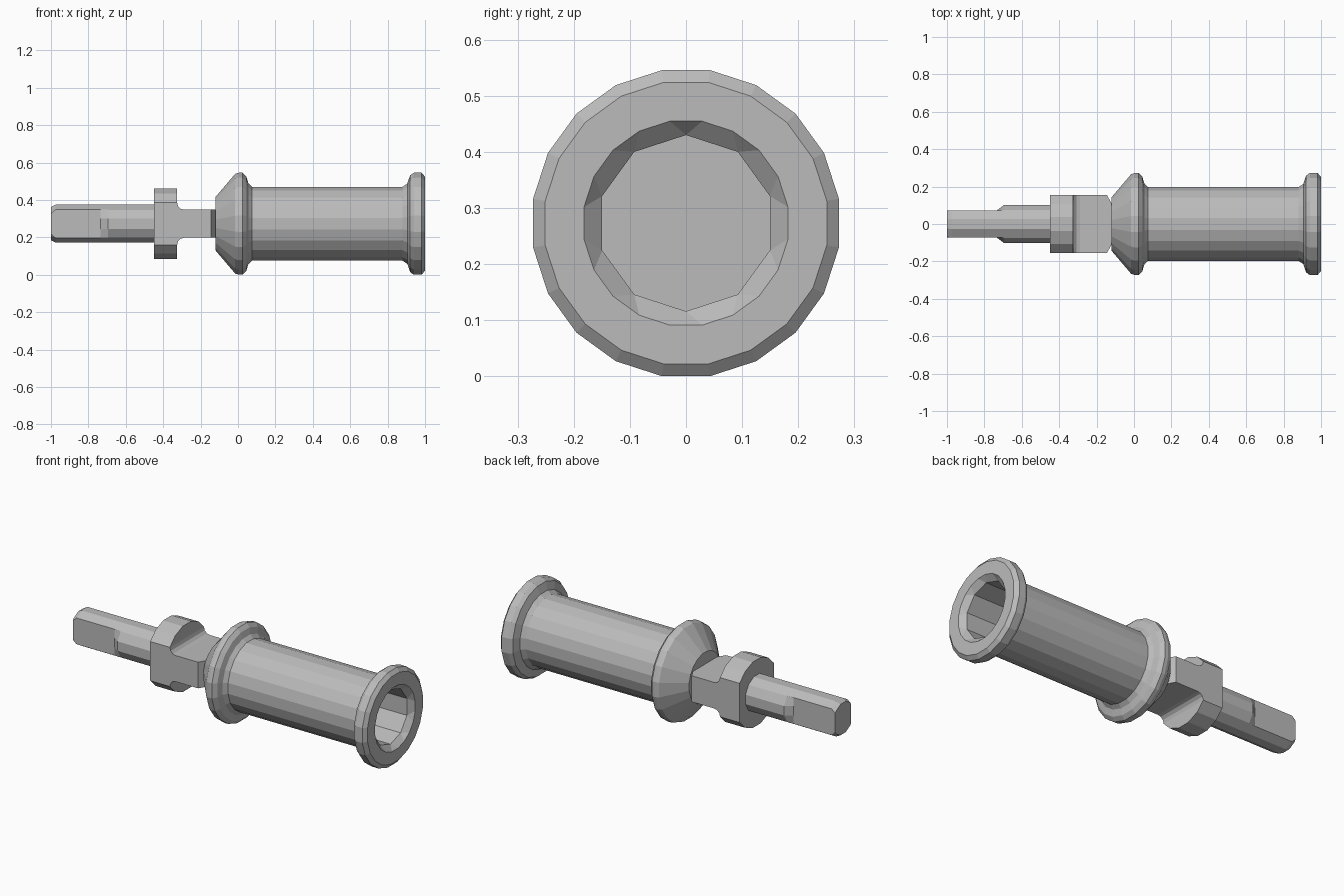
import bpy, bmesh, math

if "Cube" in bpy.data.objects:
    bpy.data.objects.remove(bpy.data.objects["Cube"])

AXIS_Z = 0.273

steel = bpy.data.materials.new("grey steel")
steel.use_nodes = True
GREY = (0.5, 0.5, 0.5, 1)
steel.diffuse_color = GREY
steel.node_tree.nodes["Principled BSDF"].inputs["Base Color"].default_value = GREY


def finish(bm, name):
    bmesh.ops.recalc_face_normals(bm, faces=bm.faces)
    mesh = bpy.data.meshes.new(name)
    bm.to_mesh(mesh)
    bm.free()
    mesh.materials.append(steel)
    obj = bpy.data.objects.new(name, mesh)
    obj.location.z = AXIS_Z
    bpy.context.collection.objects.link(obj)


def ring(bm, x, r, sides, offset=0.5):
    """Polygon around the x axis; an offset of half a step puts a flat on top."""
    angles = [2 * math.pi * (i + offset) / sides for i in range(sides)]
    return [bm.verts.new((x, r * math.sin(a), r * math.cos(a))) for a in angles]


def bridge(bm, a, b):
    n = len(a)
    for i in range(n):
        j = (i + 1) % n
        bm.faces.new((a[i], a[j], b[j], b[i]))


def lathe(bm, profile, sides):
    rings = [ring(bm, x, r, sides) for x, r in profile]
    for a, b in zip(rings, rings[1:]):
        bridge(bm, a, b)
    return rings


def cut(bm, point, normal):
    """Add an edge loop where a plane crosses the mesh."""
    bmesh.ops.bisect_plane(bm, geom=bm.verts[:] + bm.edges[:] + bm.faces[:],
                           plane_co=point, plane_no=normal)


def mill_flats(bm, y, x_end):
    """Press two parallel flats into the sides, up to x_end."""
    for side in (-1, 1):
        cut(bm, (0, side * y, 0), (0, 1, 0))
    for v in bm.verts:
        if v.co.x < x_end:
            v.co.y = max(-y, min(y, v.co.y))


# Hollow handle sleeve: flared rims outside, chamfered ten-sided bore inside
bm = bmesh.new()
rings = lathe(bm, [(-0.12, 0.145), (-0.015, 0.27), (0.005, 0.276), (0.025, 0.276),
                   (0.045, 0.255), (0.055, 0.22), (0.075, 0.2), (0.88, 0.2),
                   (0.905, 0.217), (0.92, 0.262), (0.94, 0.276), (0.982, 0.276),
                   (1.0, 0.254), (1.0, 0.184)], 20)
bm.faces.new(rings[0])
rim = rings[-1]
mouth = ring(bm, 0.97, 0.157, 10, 0)
floor = ring(bm, 0.08, 0.157, 10, 0)
for i in range(10):
    j = (i + 1) % 10
    bm.faces.new((rim[2 * i - 1], rim[2 * i], mouth[i]))
    bm.faces.new((rim[2 * i], rim[2 * i + 1], mouth[j], mouth[i]))
bridge(bm, mouth, floor)
bm.faces.new(floor)
finish(bm, "handle_sleeve")

# Round collar with flat sides
bm = bmesh.new()
rings = lathe(bm, [(-0.45, 0.193), (-0.325, 0.193)], 16)
for end in (rings[0], rings[-1]):
    bm.faces.new(end)
mill_flats(bm, 0.155, 0)
finish(bm, "collar")

# Flat neck, filleted into the collar and narrowed towards the sleeve
R = 0.037
upper = [(-0.288 - R * math.sin(a), 0.075 + R - R * math.cos(a))
         for a in [math.radians(t) for t in (90, 60, 30, 0)]]
upper.append((-0.11, 0.075))
outline = upper + [(x, -z) for x, z in reversed(upper)]
bm = bmesh.new()
left, right = [[bm.verts.new((x, y, z)) for x, z in outline] for y in (0.155, -0.155)]
bm.faces.new(left)
bm.faces.new(right)
bridge(bm, left, right)
cut(bm, (-0.145, 0, 0), (1, 0, 0))
for v in bm.verts:
    if v.co.x > -0.13:
        v.co.y *= 0.6
finish(bm, "neck")

# Shank with two milled flats and a chamfered tip
bm = bmesh.new()
rings = lathe(bm, [(-1.0, 0.092), (-0.975, 0.105), (-0.735, 0.105),
                   (-0.695, 0.105), (-0.45, 0.105)], 12)
for end in (rings[0], rings[-1]):
    bm.faces.new(end)
mill_flats(bm, 0.072, -0.72)
finish(bm, "shank")
